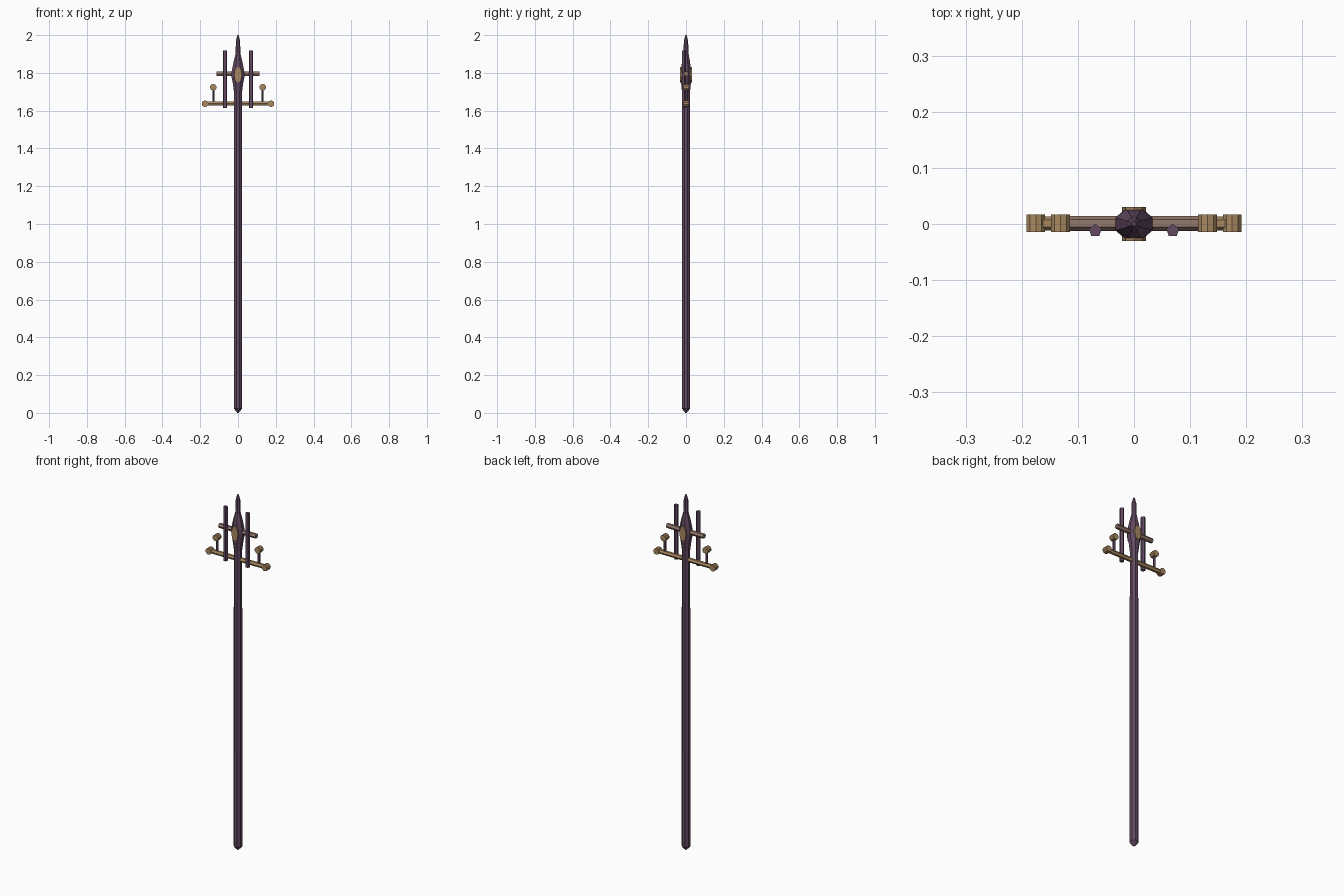
import bpy, bmesh, math
from mathutils import Matrix

if "Cube" in bpy.data.objects:
    bpy.data.objects.remove(bpy.data.objects["Cube"])


def material(name, rgb):
    m = bpy.data.materials.new(name)
    m.diffuse_color = (*rgb, 1)
    m.use_nodes = True
    m.node_tree.nodes["Principled BSDF"].inputs["Base Color"].default_value = m.diffuse_color
    return m


purple = material("dark purple wood", (0.125, 0.068, 0.12))
gold = material("dull gold", (0.40, 0.25, 0.12))
bronze = material("dusty bronze", (0.30, 0.19, 0.15))


def finish(name, bm, mat):
    bmesh.ops.recalc_face_normals(bm, faces=bm.faces)
    me = bpy.data.meshes.new(name)
    bm.to_mesh(me)
    bm.free()
    me.materials.append(mat)
    ob = bpy.data.objects.new(name, me)
    bpy.context.collection.objects.link(ob)
    return ob


def lathe(name, profile, sides, mat):
    """Stack of rings (radius x, radius y, z), capped at both ends."""
    bm = bmesh.new()
    rings = []
    for rx, ry, z in profile:
        angs = [2 * math.pi * (i + 0.5) / sides for i in range(sides)]
        rings.append([bm.verts.new((rx * math.cos(a), ry * math.sin(a), z)) for a in angs])
    for a, b in zip(rings, rings[1:]):
        for i in range(sides):
            j = (i + 1) % sides
            bm.faces.new((a[i], a[j], b[j], b[i]))
    bm.faces.new(rings[0])
    bm.faces.new(rings[-1])
    return finish(name, bm, mat)


def rod(name, centre, radius, length, sides, axis, mat):
    bm = bmesh.new()
    rot = {"x": Matrix.Rotation(math.pi / 2, 4, "Y"),
           "y": Matrix.Rotation(math.pi / 2, 4, "X"), "z": Matrix()}[axis]
    bmesh.ops.create_cone(bm, cap_ends=True, segments=sides, radius1=radius,
                          radius2=radius, depth=length,
                          matrix=Matrix.Translation(centre) @ rot)
    return finish(name, bm, mat)


# Shaft with pointed foot
lathe("shaft", [(0.004, 0.004, 0), (0.023, 0.023, 0.022), (0.022, 0.022, 1.72)], 8, purple)

# Swollen head drawn out to a spike
lathe("head", [(0.022, 0.022, 1.69), (0.028, 0.027, 1.735), (0.036, 0.03, 1.775),
               (0.036, 0.029, 1.81), (0.024, 0.022, 1.865), (0.014, 0.015, 1.90),
               (0.012, 0.012, 1.97), (0.004, 0.004, 2.0)], 8, purple)

# Oval gems set in the front and back of the head
for side, y in (("front", -0.026), ("back", 0.026)):
    gem = rod(side + "_gem", (0, 0, 0), 1, 1, 8, "y", gold)
    gem.data.transform(Matrix.Translation((0, y, 1.79)) @ Matrix.Diagonal((0.021, 0.009, 0.042, 1)))

# Crossbars
rod("upper_crossbar", (0, 0.001, 1.795), 0.0135, 0.23, 6, "x", bronze)
rod("lower_crossbar", (0, 0.001, 1.637), 0.0125, 0.35, 6, "x", gold)

# Mirrored uprights, posts and end discs
for side, s in (("left", -1), ("right", 1)):
    rod(side + "_upright", (s * 0.069, -0.012, 1.767), 0.012, 0.305, 5, "z", purple)
    rod(side + "_post", (s * 0.13, 0.001, 1.68), 0.007, 0.08, 6, "z", purple)
    rod(side + "_post_disc", (s * 0.131, 0.001, 1.724), 0.0175, 0.031, 10, "y", gold)
    rod(side + "_end_disc", (s * 0.175, 0.001, 1.637), 0.0175, 0.031, 10, "y", gold)
